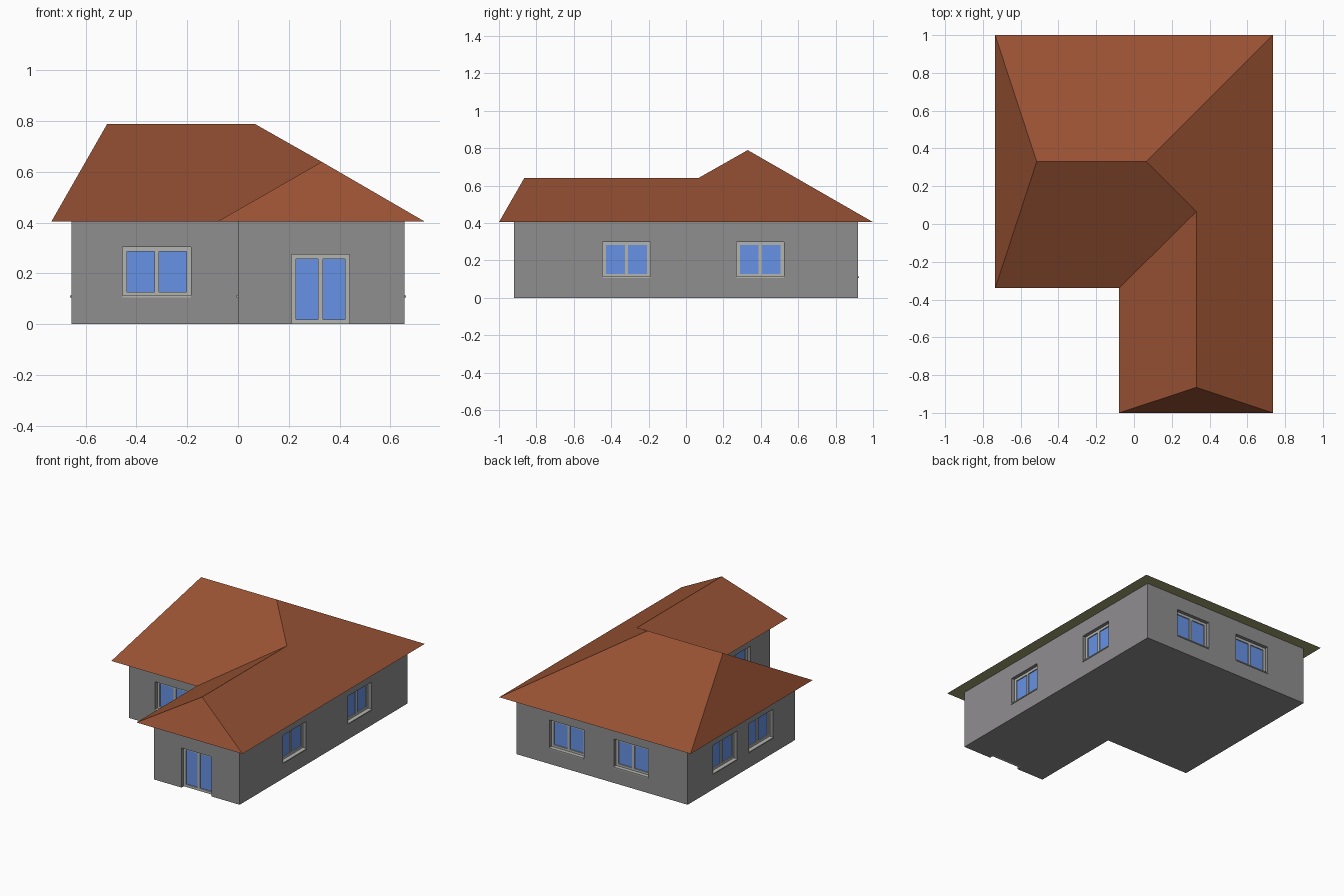
import bpy, bmesh
from mathutils import Matrix, Vector
from math import radians

if "Cube" in bpy.data.objects:
    bpy.data.objects.remove(bpy.data.objects["Cube"])


def material(name, rgb):
    # 8-bit display colour converted to linear
    lin = [((c / 255 + 0.055) / 1.055) ** 2.4 for c in rgb]
    m = bpy.data.materials.new(name)
    m.diffuse_color = (*lin, 1)
    m.use_nodes = True
    m.node_tree.nodes["Principled BSDF"].inputs["Base Color"].default_value = m.diffuse_color
    return m


WALL = material("grey wall", (144, 142, 144))
ROOF = material("terracotta roof", (151, 81, 51))
SOFFIT = material("olive soffit", (160, 160, 116))
FRAME = material("light grey frame", (180, 180, 176))
GLASS = material("blue glass", (103, 146, 230))


def new_object(name, bm, *mats):
    bmesh.ops.recalc_face_normals(bm, faces=bm.faces)
    me = bpy.data.meshes.new(name)
    bm.to_mesh(me)
    bm.free()
    for m in mats:
        me.materials.append(m)
    ob = bpy.data.objects.new(name, me)
    bpy.context.collection.objects.link(ob)
    return ob


def box(bm, lo, hi, mat=Matrix()):
    lo, hi = Vector(lo), Vector(hi)
    m = mat @ Matrix.Translation((lo + hi) / 2) @ Matrix.Diagonal((*(hi - lo), 1))
    bmesh.ops.create_cube(bm, size=1, matrix=m)


# Walls: L-shaped solid block, its top hidden inside the roof
bm = bmesh.new()
plan = [(-0.657, 0.92), (-0.657, -0.26), (0, -0.26), (0, -0.92), (0.657, -0.92), (0.657, 0.92)]
base = bm.faces.new([bm.verts.new((x, y, 0)) for x, y in plan])
ext = bmesh.ops.extrude_face_region(bm, geom=[base], use_keep_orig=True)
bmesh.ops.translate(bm, vec=(0, 0, 0.42),
                    verts=[v for v in ext["geom"] if isinstance(v, bmesh.types.BMVert)])
walls = new_object("walls", bm, WALL)

# Roof: L-shaped hip roof with a flat soffit
E, H1, H2 = 0.405, 0.79, 0.64
P = [(-0.735, 1, E), (-0.735, -0.34, E), (-0.08, -0.34, E), (-0.08, -1, E), (0.735, -1, E), (0.735, 1, E),
     (-0.515, 0.33, H1), (0.065, 0.33, H1), (0.33, 0.065, H2), (0.33, -0.865, H2)]
bm = bmesh.new()
V = [bm.verts.new(p) for p in P]
for f in [(5, 0, 6, 7), (0, 1, 6), (1, 2, 8, 7, 6), (2, 3, 9, 8), (3, 4, 9),
          (4, 5, 7, 8, 9), (0, 1, 2, 3, 4, 5)]:
    face = bm.faces.new([V[i] for i in f])
    face.material_index = 1 if max(f) < 6 else 0
new_object("roof", bm, ROOF, SOFFIT)

# Openings: wall point x, y, turn about z, width, bottom, top
openings = [
    ("front_window", -0.32, -0.26, 0, 0.27, 0.11, 0.305),
    ("front_door", 0.325, -0.92, 0, 0.23, 0, 0.275),
    ("right_window_front", 0.657, -0.318, 90, 0.255, 0.11, 0.30),
    ("right_window_back", 0.657, 0.397, 90, 0.255, 0.11, 0.30),
    ("back_window_right", 0.273, 0.92, 180, 0.265, 0.11, 0.305),
    ("back_window_left", -0.222, 0.92, 180, 0.265, 0.11, 0.305),
    ("left_window_back", -0.657, 0.51, -90, 0.265, 0.11, 0.305),
    ("left_window_front", -0.657, 0.117, -90, 0.265, 0.11, 0.305),
    ("wing_window", 0, -0.575, -90, 0.265, 0.11, 0.305),
]
cut = bmesh.new()
T = 0.018      # frame bar thickness
D = 0.04       # recess depth
for name, x, y, turn, w, z0, z1 in openings:
    m = Matrix.Translation((x, y, 0)) @ Matrix.Rotation(radians(turn), 4, 'Z')
    h = w / 2
    box(cut, (-h, -0.05, z0 - (0.05 if z0 == 0 else 0)), (h, D, z1), m)
    # Frame bars, centre mullion and sill
    bm = bmesh.new()
    box(bm, (-h, 0.024, z0), (-h + T, D, z1), m)
    box(bm, (h - T, 0.024, z0), (h, D, z1), m)
    box(bm, (-T / 2, 0.024, z0 + T), (T / 2, D, z1 - T), m)
    box(bm, (-h + T, 0.024, z0), (h - T, D, z0 + T), m)
    box(bm, (-h + T, 0.024, z1 - T), (h - T, D, z1), m)
    if z0 > 0:
        box(bm, (-h, -0.005, z0 - 0.004), (h, 0.026, z0 + 0.003), m)
    new_object(name + "_frame", bm, FRAME)
    # Glass panes
    bm = bmesh.new()
    for s in (-1, 1):
        a, b = sorted((s * T / 2, s * (h - T)))
        box(bm, (a, 0.031, z0 + T), (b, 0.039, z1 - T), m)
    new_object(name + "_glass", bm, GLASS)

# Recesses cut into the walls
cutter = new_object("opening_cutter", cut)
cutter.hide_render = True
cutter.display_type = 'WIRE'
mod = walls.modifiers.new("openings", 'BOOLEAN')
mod.operation = 'DIFFERENCE'
mod.solver = 'EXACT'
mod.object = cutter
